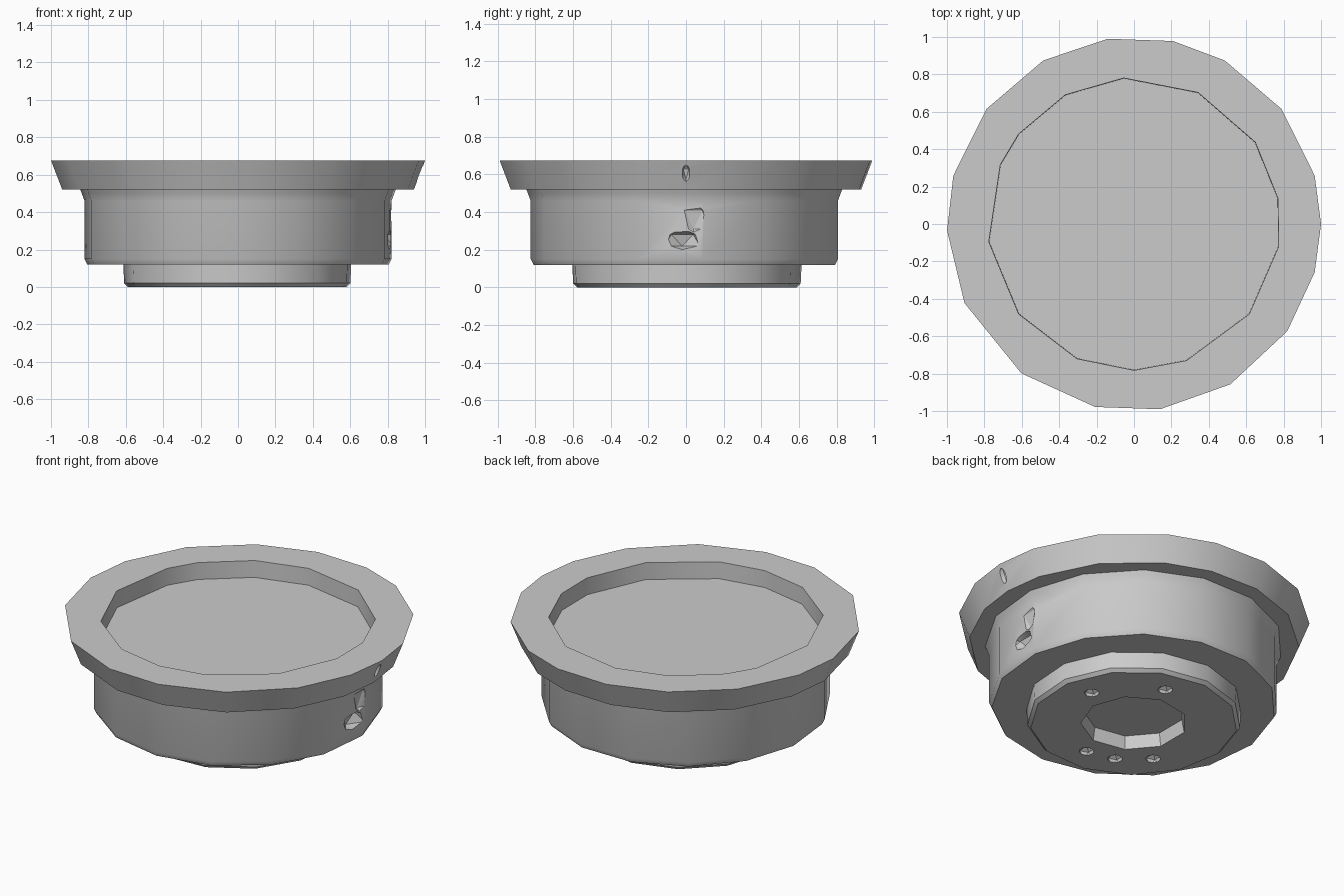
import bpy, bmesh
from math import radians, sin, cos
from mathutils import Vector

cube = bpy.data.objects.get("Cube")
if cube:
    bpy.data.objects.remove(cube, do_unlink=True)

grey = bpy.data.materials.new("plain grey")
grey.use_nodes = True
colour = (0.6, 0.6, 0.6, 1)
grey.diffuse_color = colour
grey.node_tree.nodes["Principled BSDF"].inputs["Base Color"].default_value = colour


def finish(name, bm):
    bmesh.ops.recalc_face_normals(bm, faces=bm.faces)
    mesh = bpy.data.meshes.new(name)
    bm.to_mesh(mesh)
    bm.free()
    mesh.materials.append(grey)
    obj = bpy.data.objects.new(name, mesh)
    bpy.context.collection.objects.link(obj)
    return obj


def even(count, start=0):
    return [start + 360 * i / count for i in range(count)]


def turned(name, angles, profile):
    """Closed solid through rings of (radius, height), bottom to top."""
    bm = bmesh.new()
    rings = [[bm.verts.new((r * cos(radians(a)), r * sin(radians(a)), z))
              for a in angles] for r, z in profile]
    n = len(angles)
    for low, high in zip(rings, rings[1:]):
        for i in range(n):
            j = (i + 1) % n
            bm.faces.new((low[i], low[j], high[j], high[i]))
    bm.faces.new(rings[0][::-1])
    bm.faces.new(rings[-1])
    return finish(name, bm)


def chip(centre, size):
    """Faceted lump used to gouge a dent."""
    bm = bmesh.new()
    bmesh.ops.create_icosphere(bm, subdivisions=1, radius=1)
    for v in bm.verts:
        v.co = Vector(centre) + v.co * Vector(size)
    return finish("chip_cutter", bm)


def carve(obj, cutters):
    bpy.context.view_layer.objects.active = obj
    for cutter in cutters:
        mod = obj.modifiers.new("carve", "BOOLEAN")
        mod.operation = "DIFFERENCE"
        mod.solver = "EXACT"
        mod.object = cutter
        bpy.ops.object.modifier_apply(modifier=mod.name)
        bpy.data.objects.remove(cutter, do_unlink=True)


# Flared rim with a shallow sunken tray
rim_angles = [0, 15, 38, 61, 78, 98, 119, 142, 165, 182, 205, 233, 258, 278, 301, 325, 345]
tray_angles = [10, 34, 64, 94, 118, 142, 156, 187, 218, 247, 270, 291, 322, 351]
rim = turned("rim", rim_angles, [(0.94, 0.52), (1, 0.675)])
carve(rim, [turned("tray_cutter", tray_angles, [(0.78, 0.57), (0.785, 0.8)]),
            chip((0.98, 0, 0.6), (0.04, 0.025, 0.06))])

# Drum below the rim, gouged on one side
drum = turned("drum", even(15, 6),
              [(0.81, 0.12), (0.825, 0.15), (0.825, 0.46), (0.84, 0.5), (0.85, 0.525)])
carve(drum, [chip((0.86, -0.02, 0.25), (0.11, 0.11, 0.07)),
             chip((0.86, 0.04, 0.36), (0.07, 0.09, 0.11))])

# Foot with a round hollow and small chips around it
foot = turned("foot", even(13, 10), [(0.59, 0), (0.61, 0.02), (0.615, 0.125)])
carve(foot, [turned("hollow_cutter", even(9), [(0.32, -0.1), (0.29, 0.08)])] +
            [chip((0.42 * cos(radians(a)), 0.42 * sin(radians(a)), 0), (0.05, 0.05, 0.04))
             for a in (15, 75, 215, 245, 270)])

# Smooth sides, crisp edges
for obj in (rim, drum, foot):
    bpy.ops.object.select_all(action="DESELECT")
    obj.select_set(True)
    bpy.context.view_layer.objects.active = obj
    bpy.ops.object.shade_smooth_by_angle(angle=radians(32))
